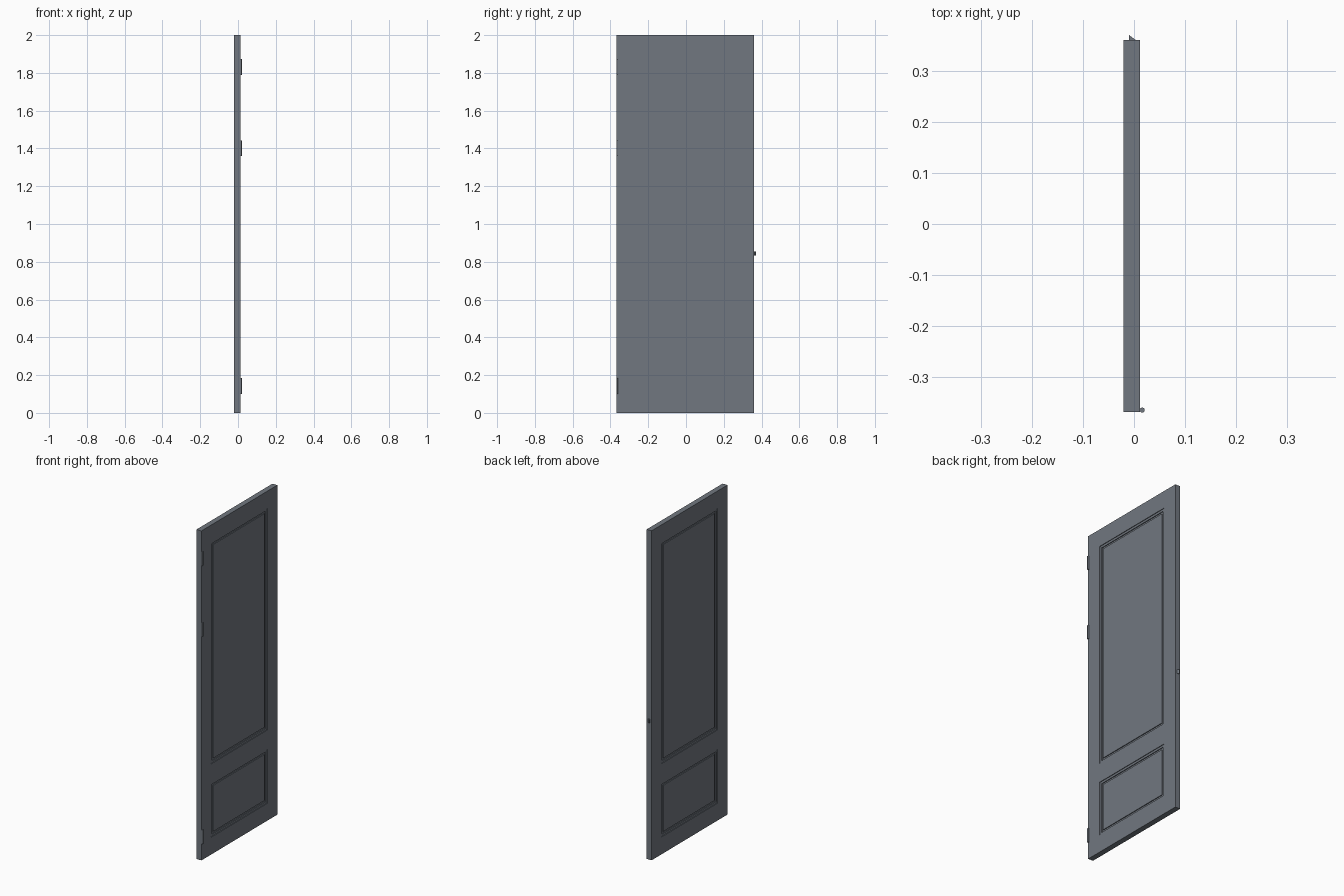
import bpy, bmesh
from mathutils import Vector

if "Cube" in bpy.data.objects:
    bpy.data.objects.remove(bpy.data.objects["Cube"])

X0, X1 = -0.021, 0.012       # door thickness
Y0, Y1 = -0.368, 0.360       # door width
YC = (Y0 + Y1) / 2

# Dark slate paint used on every part
paint = bpy.data.materials.new("dark_slate")
paint.diffuse_color = (0.165, 0.185, 0.215, 1)
paint.use_nodes = True
paint.node_tree.nodes["Principled BSDF"].inputs["Base Color"].default_value = paint.diffuse_color


def to_object(name, bm):
    bmesh.ops.recalc_face_normals(bm, faces=bm.faces)
    me = bpy.data.meshes.new(name)
    bm.to_mesh(me)
    bm.free()
    me.materials.append(paint)
    ob = bpy.data.objects.new(name, me)
    bpy.context.collection.objects.link(ob)
    return ob


def add_box(bm, lo, hi):
    lo, hi = Vector(lo), Vector(hi)
    verts = bmesh.ops.create_cube(bm, size=1)['verts']
    for v in verts:
        v.co = (lo + hi) / 2 + v.co * (hi - lo)


def box(name, lo, hi):
    bm = bmesh.new()
    add_box(bm, lo, hi)
    return to_object(name, bm)


# Door leaf with two panels on each side
bm = bmesh.new()
add_box(bm, (X0, Y0, 0), (X1, Y1, 2))
half = 0.27
panels = [(0.105, 0.433), (0.55, 1.895)]
cuts = [((0, y, 0), (0, 1, 0)) for y in (YC - half, YC + half)]
cuts += [((0, 0, z), (0, 0, 1)) for p in panels for z in p]
for co, no in cuts:
    bmesh.ops.bisect_plane(bm, geom=bm.verts[:] + bm.edges[:] + bm.faces[:],
                           plane_co=co, plane_no=no)
bm.normal_update()
panel_faces = []
for f in bm.faces:
    c = f.calc_center_median()
    if abs(f.normal.x) > 0.9 and abs(c.y - YC) < half and \
            any(a < c.z < b for a, b in panels):
        panel_faces.append(f)
# Stepped moulding: (wall depth, flat ledge width); the last wall rises
# again to the raised field
for depth, ledge in [(-0.004, 0.018), (-0.005, 0.016), (0.005, 0)]:
    bmesh.ops.inset_individual(bm, faces=panel_faces, thickness=0.00001,
                               depth=depth)
    if ledge:
        bmesh.ops.inset_individual(bm, faces=panel_faces, thickness=ledge,
                                   depth=0)
to_object("door_leaf", bm)

# Hinge barrels
for i, (a, b) in enumerate([(0.10, 0.185), (1.36, 1.443), (1.79, 1.873)]):
    bpy.ops.mesh.primitive_cylinder_add(vertices=12, radius=0.005, depth=b - a,
                                        location=(0.016, -0.364, (a + b) / 2))
    hinge = bpy.context.object
    hinge.name = f"hinge_barrel_{i + 1}"
    hinge.data.materials.append(paint)
    bpy.ops.object.shade_smooth_by_angle()

# Lock faceplate on the opening edge
box("lock_faceplate", (-0.014, Y1 - 0.001, 0.753), (0.005, Y1 + 0.0003, 0.93))

# Wedge-shaped latch bolt
bm = bmesh.new()
face = bm.faces.new([bm.verts.new((x, y, 0.832)) for x, y in
                     [(-0.010, Y1 - 0.002), (0.003, Y1 - 0.002),
                      (0.003, Y1), (-0.010, 0.370)]])
out = bmesh.ops.extrude_face_region(bm, geom=[face], use_keep_orig=True)
bmesh.ops.translate(bm, vec=(0, 0, 0.022),
                    verts=[g for g in out['geom']
                           if isinstance(g, bmesh.types.BMVert)])
to_object("latch_bolt", bm)
